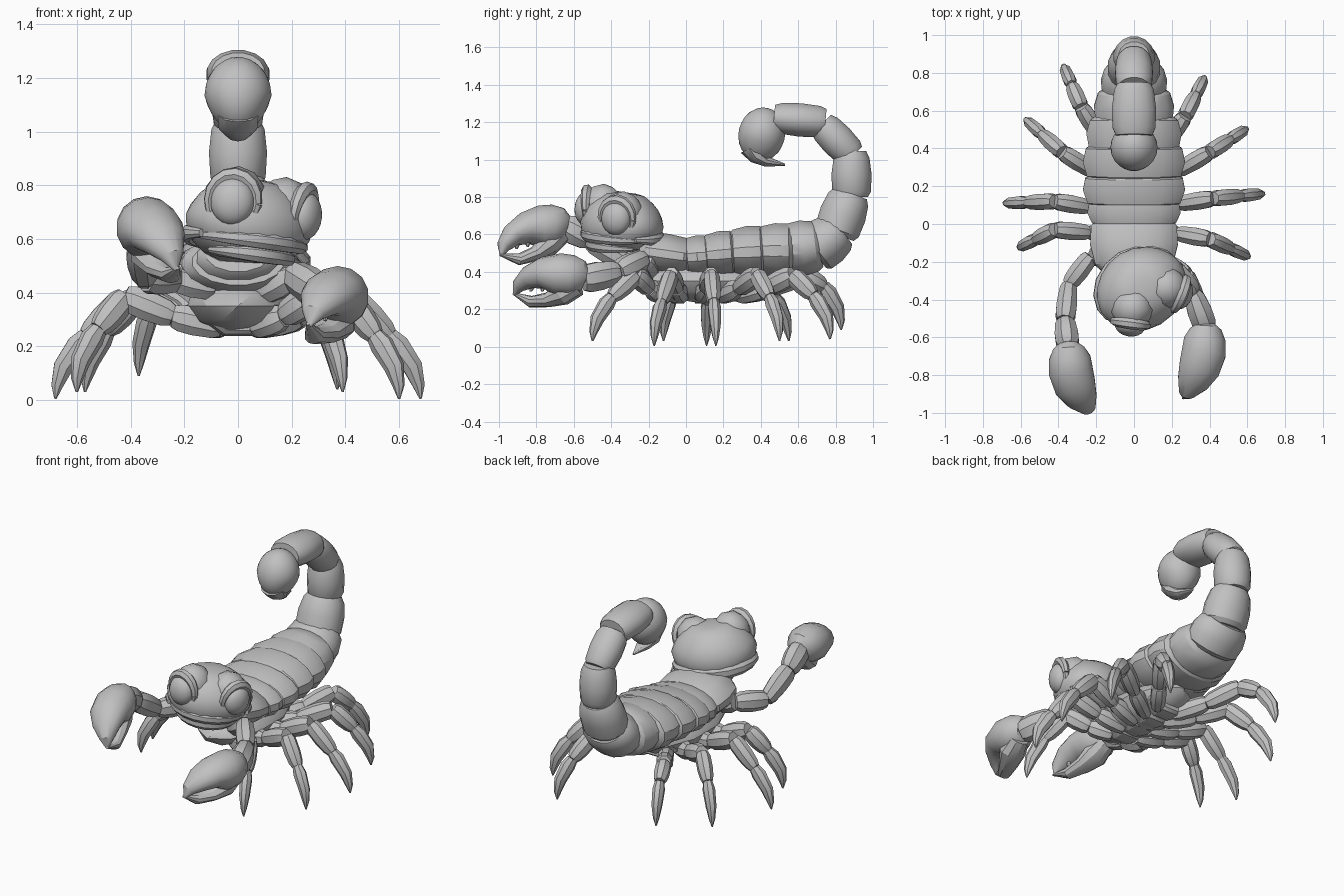
import bpy, bmesh, math
from mathutils import Vector, Matrix

if "Cube" in bpy.data.objects:
    bpy.data.objects.remove(bpy.data.objects["Cube"])

grey = bpy.data.materials.new("stone grey")
grey.diffuse_color = (0.53, 0.53, 0.53, 1)
grey.use_nodes = True
grey.node_tree.nodes["Principled BSDF"].inputs["Base Color"].default_value = grey.diffuse_color


def finish(name, bm, angle=30):
    bmesh.ops.recalc_face_normals(bm, faces=bm.faces)
    me = bpy.data.meshes.new(name)
    bm.to_mesh(me)
    bm.free()
    me.materials.append(grey)
    ob = bpy.data.objects.new(name, me)
    bpy.context.collection.objects.link(ob)
    bpy.ops.object.select_all(action='DESELECT')
    bpy.context.view_layer.objects.active = ob
    ob.select_set(True)
    bpy.ops.object.shade_smooth_by_angle(angle=math.radians(angle))
    return ob


def loft(name, rings, sides=12, side=(1, 0, 0), matrix=None):
    """Skin ellipses (x, y, z, side radius, up radius) along a path."""
    bm = bmesh.new()
    pts = [Vector(r[:3]) for r in rings]
    loops = []
    for i, r in enumerate(rings):
        t = (pts[min(i + 1, len(pts) - 1)] - pts[max(i - 1, 0)]).normalized()
        s = Vector(side)
        s = (s - t * s.dot(t)).normalized()
        n = t.cross(s)
        loops.append([bm.verts.new(pts[i] + s * r[3] * math.cos(a) + n * r[4] * math.sin(a))
                      for a in (2 * math.pi * (k + 0.5) / sides for k in range(sides))])
    for a, b in zip(loops, loops[1:]):
        for k in range(sides):
            j = (k + 1) % sides
            bm.faces.new((a[k], a[j], b[j], b[k]))
    bm.faces.new(loops[0])
    bm.faces.new(loops[-1])
    if matrix:
        bm.transform(matrix)
    return finish(name, bm)


def barrel(name, p, q, ra, rb, sides=12, side=(1, 0, 0),
           profile=((0, .8), (.12, .96), (.5, 1.04), (.85, .98), (1, .82))):
    """One swollen joint from p to q with radii ra to rb."""
    p, q = Vector(p), Vector(q)
    rings = []
    for t, k in profile:
        c = p.lerp(q, t)
        rings.append((*c, k * (ra[0] + (rb[0] - ra[0]) * t), k * (ra[1] + (rb[1] - ra[1]) * t)))
    return loft(name, rings, sides, side)


def blob(name, matrix, warp=None, sub=3):
    bm = bmesh.new()
    bmesh.ops.create_icosphere(bm, subdivisions=sub, radius=1)
    if warp:
        for v in bm.verts:
            v.co = warp(v.co)
    bm.transform(matrix)
    return finish(name, bm)


# Body and tail joints: start y, z, end y, z, side radius, up radius at each end
joints = [
    (-.25, .515, .03, .475, .215, .11, .24, .105),
    (-.01, .475, .13, .485, .235, .11, .25, .115),
    (.09, .485, .27, .50, .26, .115, .27, .13),
    (.23, .50, .43, .51, .265, .13, .265, .145),
    (.38, .51, .58, .515, .255, .14, .24, .15),
    (.53, .515, .72, .54, .22, .15, .195, .14),
    (.68, .51, .83, .625, .18, .145, .16, .12),
    (.80, .60, .88, .82, .15, .13, .12, .115),
    (.885, .80, .885, 1.045, .11, .112, .102, .098),
    (.89, 1.02, .725, 1.19, .095, .09, .10, .088),
    (.745, 1.20, .47, 1.225, .11, .09, .12, .085),
]
for i, (y0, z0, y1, z1, a, b, c, d) in enumerate(joints):
    barrel(f"{'body' if i < 6 else 'tail'}_joint_{i}", (0, y0, z0), (0, y1, z1), (a, b), (c, d), 16)

# Stinger: round bulb narrowing to a hooked tip
bulb = Matrix.Translation((0, .405, 1.135)) @ Matrix.Rotation(math.radians(-12), 4, 'X')
blob("stinger_bulb", bulb,
     lambda c: Vector((c.x * .125 * (1 + .22 * min(c.z, 0)), c.y * .125, c.z * .145)))
loft("stinger_hook", [(0, .36, 1.07, .08, .075), (0, .385, 1.02, .075, .05), (0, .43, .99, .045, .028),
                      (0, .53, .972, .006, .006)], 10)

# Belly and its ridged plates
blob("belly", Matrix.Translation((0, .07, .35)) @ Matrix.Diagonal((.20, .38, .11, 1)), sub=2)
for i in range(4):
    y = -.14 + i * .12
    barrel(f"belly_plate_{i}", (0, y, .33), (0, y + .12, .33), (.13, .095), (.15, .095), 8)

# Head, turned to one side and slightly rolled
head = (Matrix.Translation((.04, -.34, .67)) @ Matrix.Rotation(math.radians(31), 4, 'Z')
        @ Matrix.Rotation(math.radians(7), 4, 'Y'))


def skull(c):
    # flat chin and crown, cheeks flaring low, a hood sloping down at the back
    z = max(min(c.z, .88), -.85)
    wide = 1.0 + .10 * (1 - abs(z)) - .06 * max(c.y, 0) - .08 * z
    return Vector((c.x * wide * .228, c.y * .215, z * .175 - .02 * max(c.y, 0) - .02 * max(-c.y, 0)))


blob("skull", head, skull)


def lip_ring(name, z, rx, ry, r, a0, a1):
    pts = []
    for k in range(11):
        a = math.radians(a0 + (a1 - a0) * k / 10)
        w = r * (.35 + .65 * math.sin(math.pi * k / 10))
        pts.append((rx * math.cos(a), ry * math.sin(a), z, w, w * .8))
    loft(name, pts, 8, (0, 0, 1), head)


lip_ring("upper_lip", -.08, .215, .19, .035, 180, 360)
lip_ring("lower_jaw", -.13, .175, .165, .035, 190, 350)
lip_ring("hood_rim", -.075, .235, .19, .045, -15, 195)

# Eyes set into raised sockets with a low rim
for s, n in ((-1, "left"), (1, "right")):
    up = .05 if s < 0 else .035
    pos = Matrix.Translation((.135 * s, -.105, up)) @ Matrix.Rotation(math.radians(38 * s), 4, 'Z')
    blob(n + "_eye", head @ pos @ Matrix.Translation((0, -.04, 0)) @ Matrix.Diagonal((.082, .06, .09, 1)))
    blob(n + "_socket", head @ pos @ Matrix.Translation((0, .05, .015)) @ Matrix.Diagonal((.115, .115, .125, 1)), sub=2)
    rim = []
    for k in range(17):
        a = 2 * math.pi * k / 16
        w = .02 + .01 * math.sin(a)
        rim.append((.09 * math.cos(a), -.03 - .01 * math.sin(a), .1 * math.sin(a), w, w))
    loft(n + "_eye_rim", rim, 7, (0, 1, 0), head @ pos)

# Neck under the hood
barrel("neck", (0, -.28, .54), (0, -.12, .50), (.15, .08), (.2, .11), 12)

# Claws: the second is mirrored, raised and tipped down
base = Vector((.38, -.54, .36))
raised = (Matrix.Translation((-.345, -.635, .645)) @ Matrix.Rotation(math.radians(12), 4, 'X')
          @ Matrix.Diagonal((-1, 1, 1, 1)) @ Matrix.Translation(-base))
for n, m in (("right", None), ("left", raised)):
    loft(n + "_claw_upper", [(.38, -.535, .36, .05, .055), (.38, -.56, .37, .085, .09),
                             (.375, -.61, .38, .112, .11), (.37, -.68, .385, .12, .115),
                             (.345, -.765, .395, .112, .085), (.31, -.84, .37, .085, .062),
                             (.28, -.895, .325, .045, .038), (.265, -.92, .275, .006, .006)], 14, matrix=m)
    loft(n + "_claw_lower", [(.38, -.58, .33, .06, .06), (.36, -.66, .285, .08, .065),
                             (.325, -.74, .25, .06, .04), (.285, -.83, .24, .04, .032),
                             (.26, -.925, .285, .006, .006)], 10, matrix=m)
    for i, (x, y) in enumerate(((.325, -.76), (.30, -.82))):
        loft(f"{n}_claw_tooth_{i}", [(x, y, .34, .025, .025), (x, y - .01, .295, .006, .006)], 6, matrix=m)


def limb(name, pts, radii, pointed):
    """Chain of chunky joints, optionally ending in a curved point."""
    for i in range(len(pts) - 1):
        last = pointed and i == len(pts) - 2
        p, q = Vector(pts[i]), Vector(pts[i + 1])
        t = (q - p).normalized()
        side = Vector((0, 0, 1)).cross(t)
        r0, r1 = radii[i], radii[i + 1]
        prof = ((0, .72), (.15, .95), (.55, 1.05), (.85, .98), (1, .78))
        if last:
            out = Vector((t.x, t.y, 0)).normalized() * .03
            rings = [(*(p.lerp(q, u) + out * math.sin(math.pi * u)), k * r0 * .8, k * r0)
                     for u, k in ((0, .75), (.15, 1), (.5, .85), (.8, .5), (1, .1))]
            loft(f"{name}_tip", rings, 8, side)
        else:
            barrel(f"{name}_joint_{i}", p, q, (r0 * .85, r0), (r1 * .85, r1), 8, side, prof)


# Arms
limb("right_arm", [(.08, -.18, .40), (.20, -.22, .47), (.31, -.36, .40), (.38, -.55, .36)],
     [.06, .065, .07, .085], False)
limb("left_arm", [(-.08, -.18, .42), (-.23, -.17, .46), (-.345, -.32, .45), (-.365, -.51, .57), (-.35, -.65, .65)],
     [.06, .065, .06, .07, .08], False)

# Legs: hip y, knee x, knee y, tip x, tip y, tip z
legs = [
    ("right_leg_1", -.12, .28, -.27, .39, -.50, .03),
    ("right_leg_2", -.02, .40, -.08, .60, -.17, .005),
    ("right_leg_3", .08, .42, .135, .68, .16, .005),
    ("right_leg_4", .18, .40, .38, .59, .50, .03),
    ("right_leg_5", .28, .27, .57, .37, .77, .04),
    ("left_leg_1", -.06, -.42, -.03, -.60, -.12, .03),
    ("left_leg_2", .06, -.42, .12, -.68, .11, .005),
    ("left_leg_3", .18, -.38, .38, -.57, .55, .03),
    ("left_leg_4", .28, -.28, .62, -.37, .83, .09),
]
for name, hy, kx, ky, tx, ty, tz in legs:
    s = 1 if kx > 0 else -1
    hip, knee, tip = Vector((.06 * s, hy, .27)), Vector((kx, ky, .385)), Vector((tx, ty, tz))
    shin = knee.lerp(tip, .55)
    shin.z = tz + .235
    mid = hip.lerp(knee, .5) + Vector((0, 0, -.015))
    limb(name, [hip, mid, knee, shin, tip], [.052, .056, .058, .046, .03], True)
